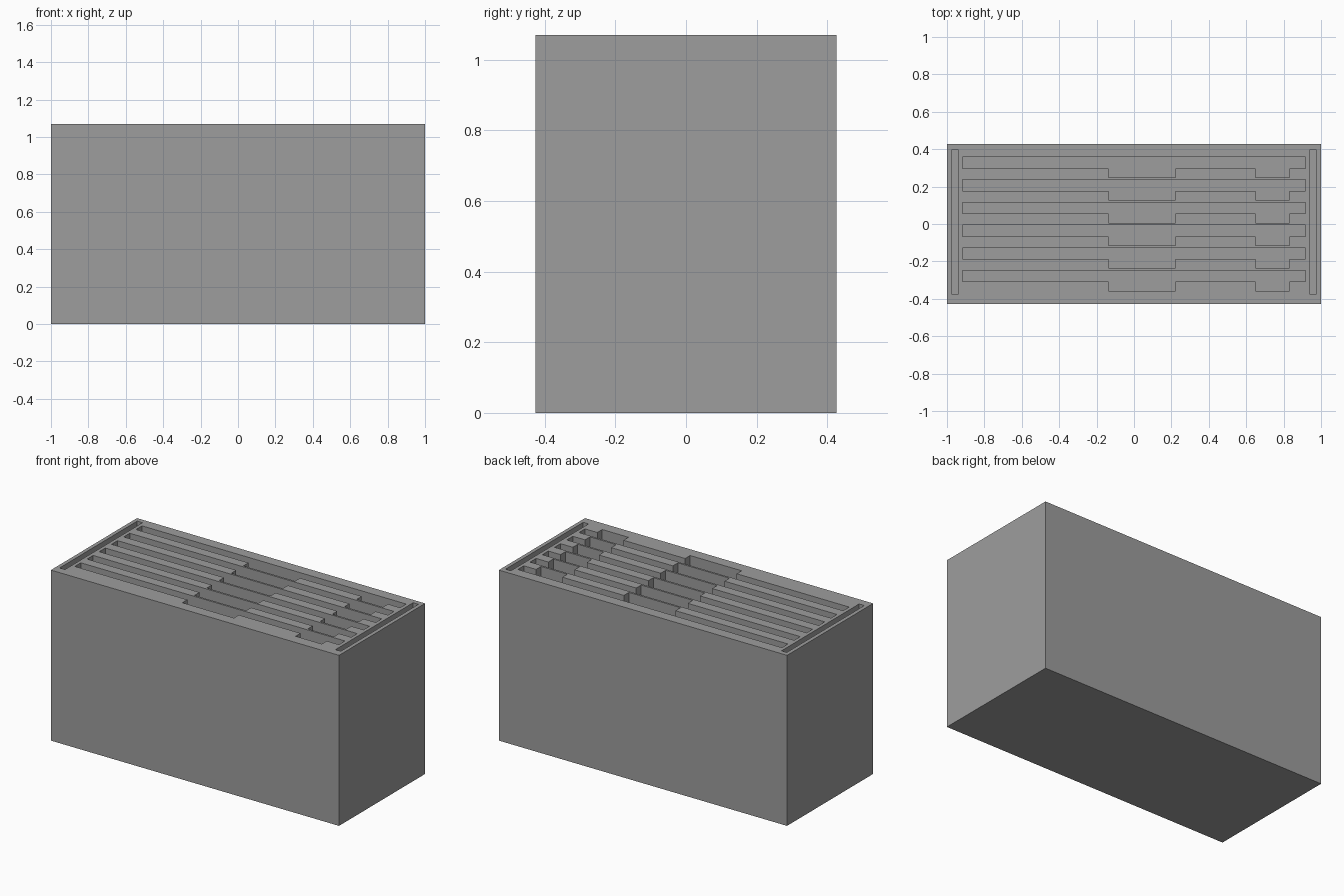
import bpy
import bmesh

if "Cube" in bpy.data.objects:
    bpy.data.objects.remove(bpy.data.objects["Cube"])

W, D, H = 2.0, 0.853, 1.07     # block size
FLOOR = 0.06                   # thickness left under the slots
SLOTS, PITCH = 6, 0.1213       # card slots and their spacing

grey = bpy.data.materials.new("grey plastic")
grey.diffuse_color = (0.34, 0.34, 0.34, 1)
grey.use_nodes = True
grey.node_tree.nodes["Principled BSDF"].inputs["Base Color"].default_value = grey.diffuse_color


def add_prism(bm, outline, z0, z1):
    """Extrude a counter-clockwise outline from z0 to z1."""
    low = [bm.verts.new((x, y, z0)) for x, y in outline]
    high = [bm.verts.new((x, y, z1)) for x, y in outline]
    bm.faces.new(low[::-1])
    bm.faces.new(high)
    for i in range(len(outline)):
        j = (i + 1) % len(outline)
        bm.faces.new((low[i], low[j], high[j], high[i]))


def rect(x0, x1, y0, y1):
    return [(x0, y0), (x1, y0), (x1, y1), (x0, y1)]


def make_object(name, bm):
    mesh = bpy.data.meshes.new(name)
    bm.to_mesh(mesh)
    bm.free()
    mesh.materials.append(grey)
    ob = bpy.data.objects.new(name, mesh)
    bpy.context.collection.objects.link(ob)
    return ob


# Solid holder block
bm = bmesh.new()
add_prism(bm, rect(-W / 2, W / 2, -D / 2, D / 2), 0, H)
block = make_object("holder_block", bm)

# Stepped card slots: a long slit with two wider bays toward the front
bm = bmesh.new()
for i in range(SLOTS):
    back = 0.358 - i * PITCH
    front, bay = back - 0.06, back - 0.109
    outline = [(-0.917, back), (-0.917, front),
               (-0.136, front), (-0.136, bay), (0.222, bay), (0.222, front),
               (0.65, front), (0.65, bay), (0.832, bay), (0.832, front),
               (0.917, front), (0.917, back)]
    add_prism(bm, outline, FLOOR, H + 0.1)

# Narrow slots along both ends
for x0, x1 in ((-0.976, -0.939), (0.939, 0.976)):
    add_prism(bm, rect(x0, x1, -0.375, 0.395), FLOOR, H + 0.1)
cutter = make_object("slot_cutter", bm)
cutter.hide_render = True
cutter.hide_viewport = True
cutter.display_type = 'WIRE'

# Cut the slots out of the block
cut = block.modifiers.new("slots", 'BOOLEAN')
cut.operation = 'DIFFERENCE'
cut.solver = 'EXACT'
cut.object = cutter
